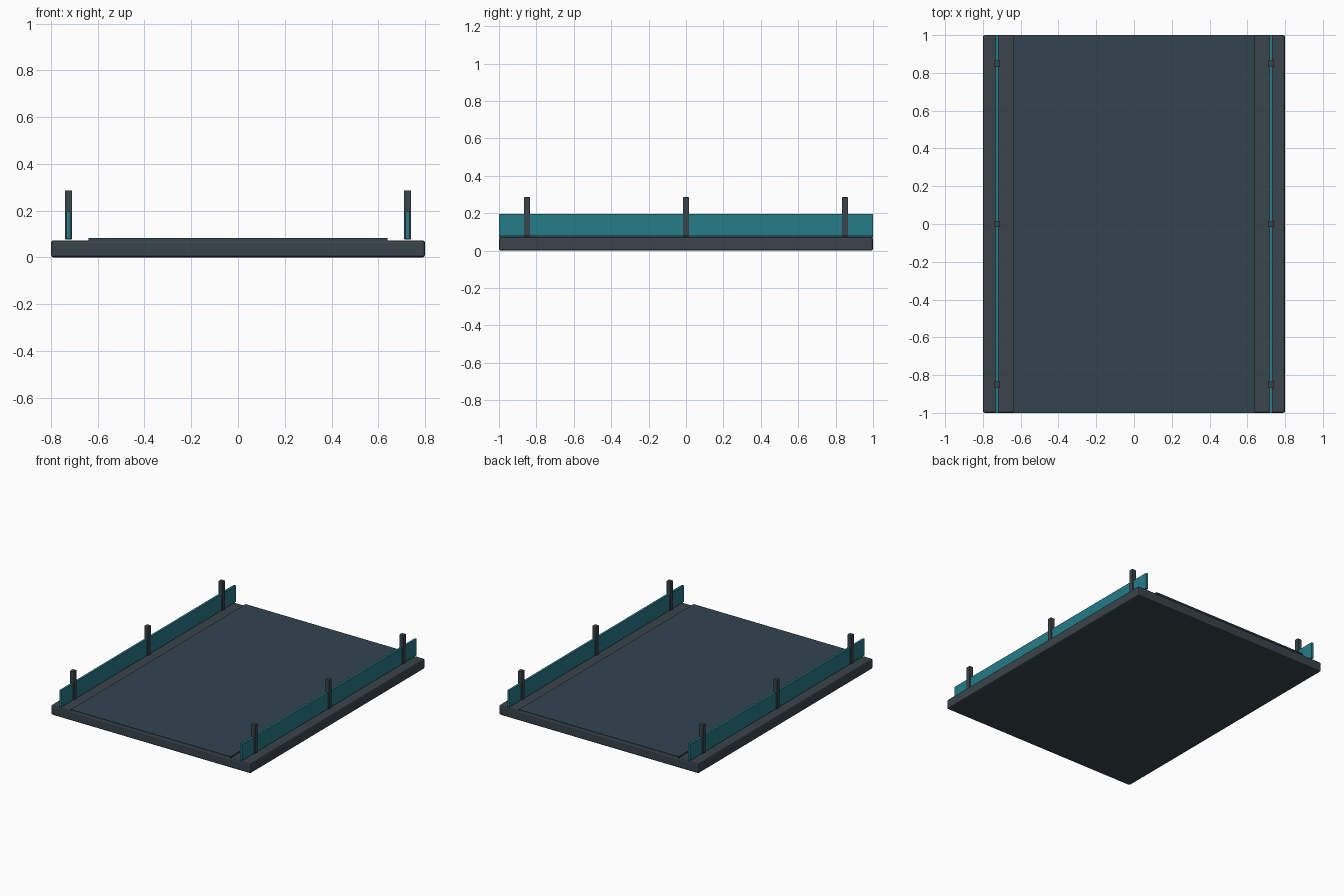
import bpy

if "Cube" in bpy.data.objects:
    bpy.data.objects.remove(bpy.data.objects["Cube"])


def material(name, rgb):
    m = bpy.data.materials.new(name)
    m.diffuse_color = (*rgb, 1)
    m.use_nodes = True
    m.node_tree.nodes["Principled BSDF"].inputs["Base Color"].default_value = m.diffuse_color
    return m


FRAME = material("dark_grey", (0.041, 0.058, 0.070))
DECK = material("blue_grey", (0.032, 0.060, 0.078))
GLASS = material("teal", (0.019, 0.200, 0.246))


def box(name, lo, hi, mat, bevel=0.0):
    bpy.ops.mesh.primitive_cube_add(size=1, location=[(a + b) / 2 for a, b in zip(lo, hi)])
    ob = bpy.context.object
    ob.name = name
    ob.scale = [b - a for a, b in zip(lo, hi)]
    bpy.ops.object.transform_apply(location=False, rotation=False, scale=True)
    ob.data.materials.append(mat)
    if bevel:
        mod = ob.modifiers.new("bevel", 'BEVEL')
        mod.width = bevel
        mod.segments = 2
    return ob


# Base slab and raised walking surface
box("base_slab", (-0.8, -1, 0), (0.8, 1, 0.072), FRAME, 0.01)
box("deck_panel", (-0.64, -1, 0.07), (0.64, 1, 0.082), DECK)

# Side rails: a long teal panel held by three posts
for side, s in (("left", -1), ("right", 1)):
    x = s * 0.725
    box(f"{side}_rail_panel", (x - 0.008, -1, 0.078), (x + 0.008, 1, 0.197), GLASS)
    for i, y in enumerate((-0.85, 0, 0.85)):
        box(f"{side}_post_{i + 1}", (x - 0.016, y - 0.016, 0.077),
            (x + 0.016, y + 0.016, 0.286), FRAME, 0.003)
